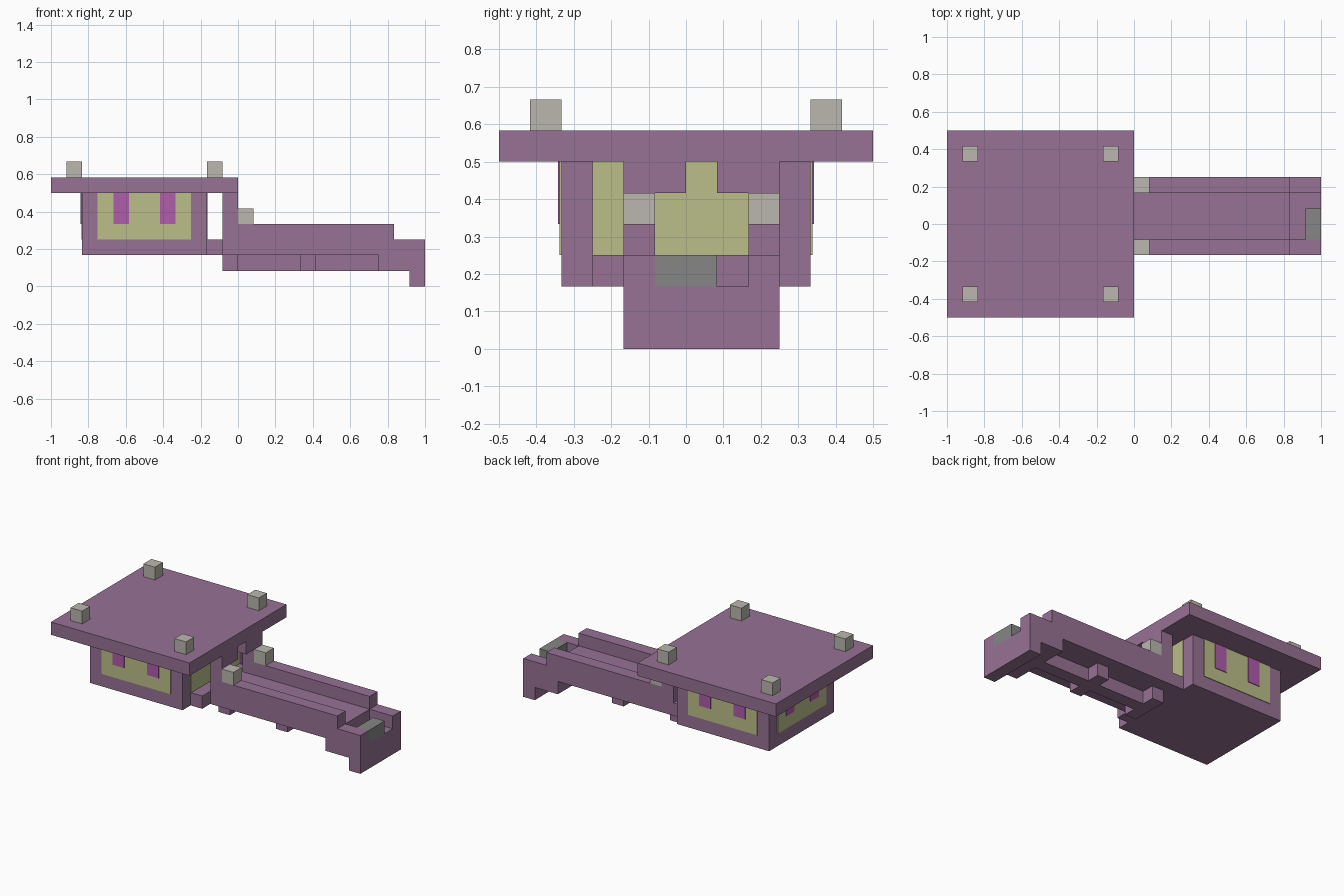
import bpy, bmesh
from mathutils import Vector

cube = bpy.data.objects.get("Cube")
if cube:
    bpy.data.objects.remove(cube, do_unlink=True)

U = 1 / 12      # one block of the grid
T = 0.05        # plate thickness in blocks


def material(name, r, g, b):
    m = bpy.data.materials.new(name)
    m.use_nodes = True
    m.diffuse_color = (r, g, b, 1)
    bsdf = m.node_tree.nodes["Principled BSDF"]
    bsdf.inputs["Base Color"].default_value = (r, g, b, 1)
    bsdf.inputs["Roughness"].default_value = 0.9
    return m


PURPLE = material("dusty purple", 0.31, 0.17, 0.30)
YELLOW = material("pale yellow", 0.50, 0.52, 0.25)
PINK = material("bright violet", 0.43, 0.11, 0.40)
LIGHT = material("light stone", 0.50, 0.47, 0.43)
DARK = material("dark stone", 0.24, 0.24, 0.24)


def prism(name, profile, y0, y1, mat):
    """Extrude an x-z outline, given in blocks, from y0 to y1."""
    bm = bmesh.new()
    face = bm.faces.new([bm.verts.new((x * U, y0 * U, z * U)) for x, z in profile])
    ext = bmesh.ops.extrude_face_region(bm, geom=[face])
    moved = [v for v in ext["geom"] if isinstance(v, bmesh.types.BMVert)]
    bmesh.ops.translate(bm, verts=moved, vec=Vector((0, (y1 - y0) * U, 0)))
    bmesh.ops.recalc_face_normals(bm, faces=bm.faces)
    mesh = bpy.data.meshes.new(name)
    bm.to_mesh(mesh)
    bm.free()
    mesh.materials.append(mat)
    obj = bpy.data.objects.new(name, mesh)
    bpy.context.collection.objects.link(obj)
    return obj


def box(name, x, y, z, mat):
    outline = [(x[0], z[0]), (x[1], z[0]), (x[1], z[1]), (x[0], z[1])]
    return prism(name, outline, y[0], y[1], mat)


# House, roof and corner studs
box("house", (-10, -2), (-4, 4), (2, 6), PURPLE)
box("roof", (-12, 0), (-6, 6), (6, 7), PURPLE)
for x in (-11, -2):
    for y in (-5, 4):
        box("roof_stud", (x, x + 1), (y, y + 1), (7, 8), LIGHT)

# Windows with hanging stripes on the front and back
for side, y in (("front", -4), ("back", 4)):
    s = 1 if y > 0 else -1
    box(side + "_window", (-9, -3), sorted((y, y + s * T)), (3, 6), YELLOW)
    for x in (-8, -5):
        box(side + "_stripe", (x, x + 1), sorted((y, y + 2 * s * T)), (4, 6), PINK)

# Windows on the two ends; the one facing the bridge is plain
box("end_window", (-10 - T, -10), (-3, 3), (3, 6), YELLOW)
for y in (-2, 1):
    box("end_stripe", (-10 - 2 * T, -10), (y, y + 1), (4, 6), PINK)
box("doorway_window", (-2, -2 + T), (-3, 3), (3, 6), YELLOW)

# Step joining house and bridge
box("step", (-2, -1), (-3, 3), (2, 3), PURPLE)

# Bridge sides with the gate posts, plus studs and lintels
leg = [(-1, 2), (9, 2), (9, 1), (11, 1), (11, 0), (12, 0)]
wall = leg + [(12, 3), (10, 3), (10, 4), (0, 4), (0, 6), (-1, 6)]
for y in (-2, 2):
    prism("bridge_side", wall, y, y + 1, PURPLE)
    box("gate_stud", (0, 1), (y, y + 1), (4, 5), LIGHT)
for y in (-1, 1):
    box("gate_lintel", (-1, 0), (y, y + 1), (5, 6), PURPLE)

# Bridge deck, stepping down at the far end
prism("bridge_deck", leg + [(12, 2), (10, 2), (10, 3), (-1, 3)], -1, 2, PURPLE)
box("end_stop", (11, 12), (-1, 1), (2, 3), DARK)

# Rail and crossbars under the deck
box("under_rail", (0, 9), (0, 1), (1, 2), PURPLE)
for x in (-1, 4):
    box("crossbar", (x, x + 1), (-1, 2), (1, 2), PURPLE)
